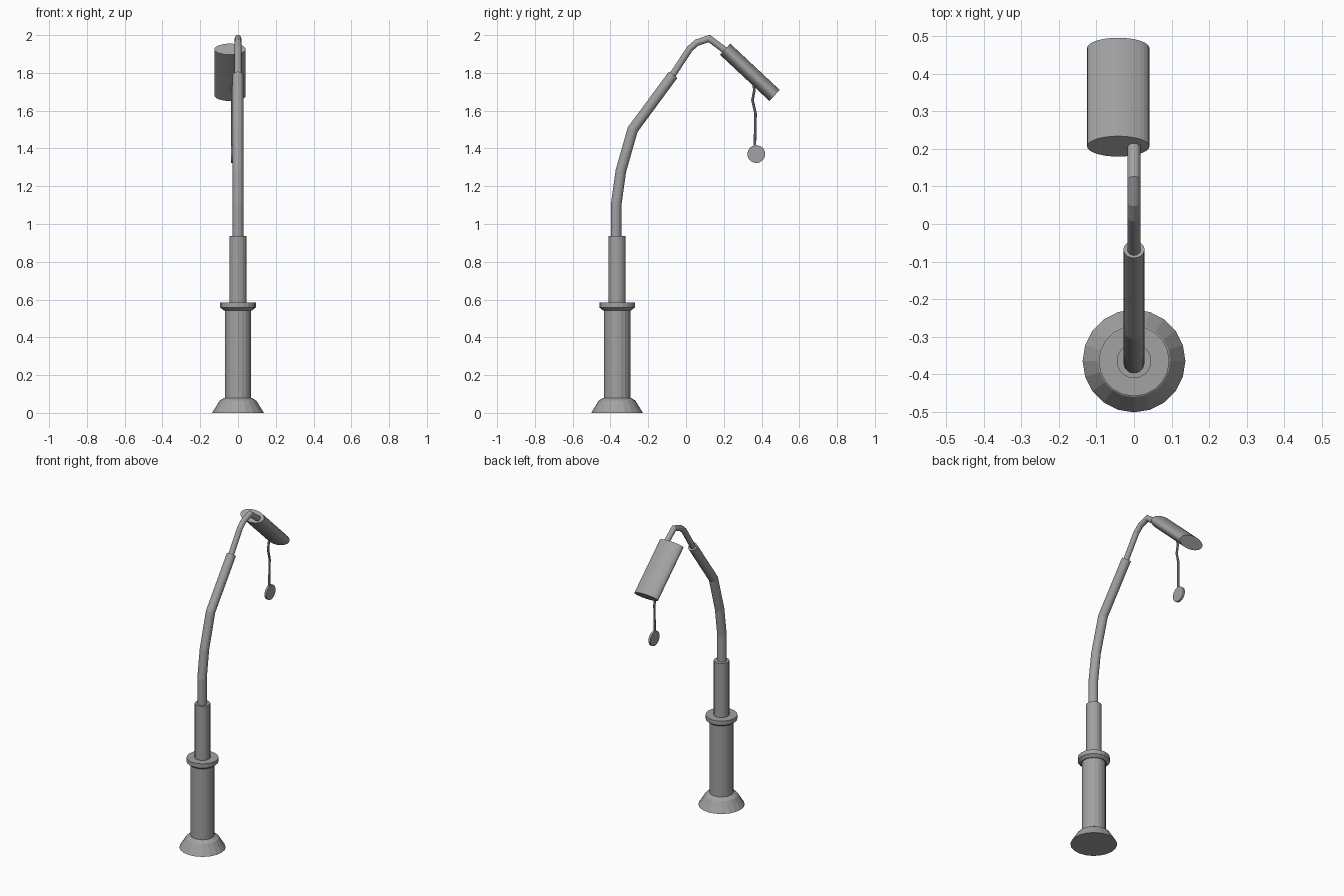
import bpy, bmesh, math
from mathutils import Vector, Matrix

if "Cube" in bpy.data.objects:
    bpy.data.objects.remove(bpy.data.objects["Cube"])

grey = bpy.data.materials.new("grey_metal")
grey.use_nodes = True
grey.diffuse_color = (0.36, 0.36, 0.36, 1)
grey.node_tree.nodes["Principled BSDF"].inputs["Base Color"].default_value = grey.diffuse_color

BASE_Y = -0.365
CORD_X = -0.03


def finish(name, bm):
    bmesh.ops.recalc_face_normals(bm, faces=bm.faces)
    mesh = bpy.data.meshes.new(name)
    bm.to_mesh(mesh)
    bm.free()
    mesh.materials.append(grey)
    obj = bpy.data.objects.new(name, mesh)
    bpy.context.collection.objects.link(obj)
    return obj


def skin(bm, rings):
    """Bridge successive vertex rings and cap both ends."""
    n = len(rings[0])
    for a, b in zip(rings, rings[1:]):
        for i in range(n):
            j = (i + 1) % n
            bm.faces.new((a[i], a[j], b[j], b[i]))
    bm.faces.new(rings[0])
    bm.faces.new(rings[-1])


def lathe(name, profile, sides=20):
    bm = bmesh.new()
    angles = [math.tau * i / sides for i in range(sides)]
    skin(bm, [[bm.verts.new((r * math.cos(a), BASE_Y + r * math.sin(a), z))
               for a in angles] for r, z in profile])
    return finish(name, bm)


def tube(name, path, x, radius, sides):
    """Sweep a round section along (y, z) points with mitred bends."""
    pts = [Vector((x, y, z)) for y, z in path]
    dirs = [(b - a).normalized() for a, b in zip(pts, pts[1:])]
    side = Vector((1, 0, 0))
    bm = bmesh.new()
    rings = []
    for i, p in enumerate(pts):
        d0, d1 = dirs[max(i - 1, 0)], dirs[min(i, len(dirs) - 1)]
        t = (d0 + d1).normalized()
        up = side.cross(t) / t.dot(d1)
        rings.append([bm.verts.new(p + radius * (side * math.cos(a) + up * math.sin(a)))
                      for a in (math.tau * k / sides for k in range(sides))])
    skin(bm, rings)
    return finish(name, bm)


def cylinder(name, centre, direction, size, sides=32):
    """Cylinder along a direction; size is (x width, thickness, length)."""
    rot = Vector(direction).to_track_quat('Z', 'Y').to_matrix().to_4x4()
    scale = Matrix.Diagonal((*size, 1))
    bm = bmesh.new()
    bmesh.ops.create_cone(bm, cap_ends=True, segments=sides, radius1=0.5, radius2=0.5,
                          depth=1, matrix=Matrix.Translation(centre) @ rot @ scale)
    return finish(name, bm)


# Column: flared foot, shaft, collar and upper sleeve
lathe("foot", [(0.137, 0), (0.097, 0.065), (0.072, 0.08)])
lathe("shaft", [(0.07, 0.075), (0.07, 0.55)])
lathe("collar", [(0.075, 0.543), (0.094, 0.558), (0.094, 0.585)])
lathe("sleeve", [(0.046, 0.58), (0.046, 0.937)])

# Curved arm: thick lower tube and thin upper tube
tube("lower_arm", [(-0.37, 0.92), (-0.37, 1.1), (-0.345, 1.28), (-0.282, 1.5),
                   (-0.068, 1.79)], 0, 0.028, 20)
tube("upper_arm", [(-0.09, 1.76), (0.02, 1.928), (0.057, 1.96), (0.123, 1.982),
                   (0.235, 1.898)], 0, 0.0175, 16)

# Flattened oval lamp head
cylinder("lamp_head", (-0.042, 0.338, 1.803), (0, 0.262, -0.245), (0.166, 0.08, 0.359))

# Hanging pull cord and disc
tube("pull_cord", [(0.355, 1.76), (0.362, 1.71), (0.352, 1.655), (0.368, 1.585),
                   (0.364, 1.4)], CORD_X, 0.007, 8)
cylinder("pull_disc", (CORD_X, 0.372, 1.37), (1, 0, 0), (0.094, 0.094, 0.014))
